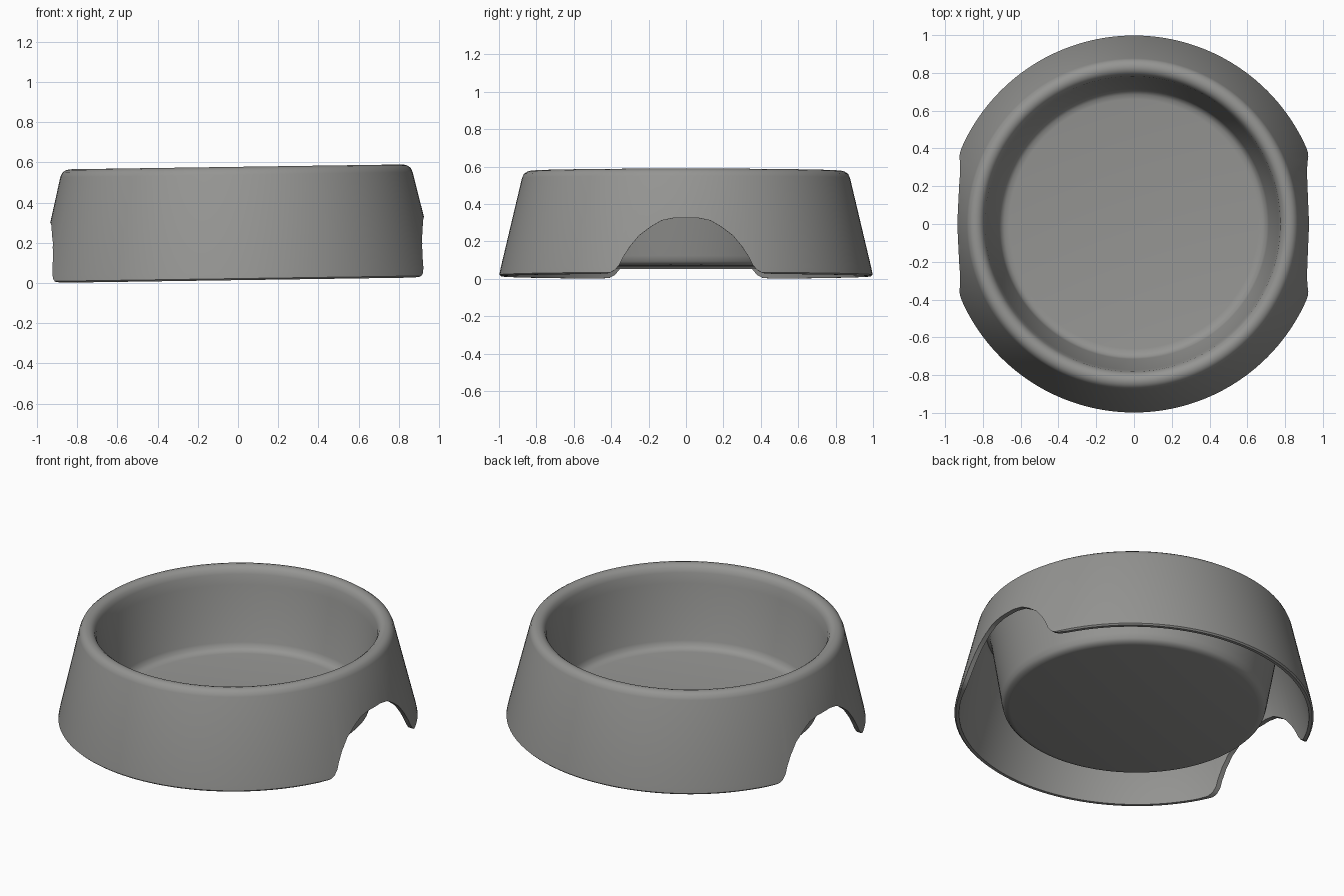
import bpy
import bmesh
import math
from mathutils import Matrix

TILT = -0.0145   # slight lean: the left side sits higher
LIFT = 0.014

cube = bpy.data.objects.get("Cube")
if cube:
    bpy.data.objects.remove(cube, do_unlink=True)

# Single plain colour
grey = bpy.data.materials.new("warm_grey_plastic")
grey.use_nodes = True
colour = (0.3, 0.3, 0.29, 1)
grey.diffuse_color = colour
grey.node_tree.nodes["Principled BSDF"].inputs["Base Color"].default_value = colour


def make_object(name, bm):
    bmesh.ops.recalc_face_normals(bm, faces=bm.faces)
    mesh = bpy.data.meshes.new(name)
    bm.to_mesh(mesh)
    bm.free()
    mesh.materials.append(grey)
    obj = bpy.data.objects.new(name, mesh)
    bpy.context.collection.objects.link(obj)
    return obj


def lathe(name, profile, steps=128):
    bm = bmesh.new()
    verts = [bm.verts.new((r, 0, z)) for r, z in profile]
    edges = [bm.edges.new(pair) for pair in zip(verts, verts[1:] + verts[:1])
             if pair[0].co.x + pair[1].co.x > 0]
    bmesh.ops.spin(bm, geom=verts + edges, cent=(0, 0, 0), axis=(0, 0, 1),
                   angle=2 * math.pi, steps=steps)
    bmesh.ops.remove_doubles(bm, verts=bm.verts, dist=0.0005)
    return make_object(name, bm)


def arch_cutter(name, side):
    half = [(0.47, -0.1), (0.47, 0), (0.41, 0.004), (0.38, 0.02), (0.355, 0.05),
            (0.335, 0.09), (0.30, 0.145), (0.25, 0.205), (0.19, 0.25),
            (0.13, 0.285), (0.06, 0.299)]
    outline = half + [(-y, z) for y, z in reversed(half)]
    bm = bmesh.new()
    face = bm.faces.new([bm.verts.new((0.815 * side, y, z)) for y, z in outline])
    out = bmesh.ops.extrude_face_region(bm, geom=[face])["geom"]
    moved = [v for v in out if isinstance(v, bmesh.types.BMVert)]
    bmesh.ops.translate(bm, verts=moved, vec=(0.4 * side, 0, 0))
    return make_object(name, bm)


# Bowl: sloping skirt, rounded rim, inner tub and hollow underside
profile = [
    (0.972, 0.0), (0.99, 0.0), (0.998, 0.008), (0.992, 0.04),      # skirt foot
    (0.877, 0.525), (0.867, 0.547), (0.85, 0.559),                 # outer wall
    (0.83, 0.564), (0.81, 0.559), (0.793, 0.546), (0.782, 0.52),   # rim
    (0.772, 0.46), (0.715, 0.135), (0.705, 0.108), (0.685, 0.094),  # tub wall
    (0.66, 0.09), (0, 0.09),                                       # tub floor
    (0, 0.048), (0.69, 0.048), (0.715, 0.054), (0.73, 0.07),       # underside
    (0.738, 0.1), (0.797, 0.46), (0.81, 0.52),                     # tub back
    (0.83, 0.536), (0.85, 0.52), (0.965, 0.035),                   # skirt lining
]
bowl = lathe("pet_bowl", profile)

# Side hand openings
bpy.context.view_layer.objects.active = bowl
for name, side in (("left_opening_cutter", 1), ("right_opening_cutter", -1)):
    cutter = arch_cutter(name, side)
    mod = bowl.modifiers.new(name, "BOOLEAN")
    mod.operation = "DIFFERENCE"
    mod.solver = "EXACT"
    mod.object = cutter
    bpy.ops.object.modifier_apply(modifier=mod.name)
    bpy.data.objects.remove(cutter, do_unlink=True)

bowl.data.transform(Matrix.Translation((0, 0, LIFT)) @ Matrix.Rotation(TILT, 4, "Y"))

# Smooth shading with crisp cut edges
bpy.ops.object.select_all(action="DESELECT")
bowl.select_set(True)
bpy.ops.object.shade_smooth_by_angle(angle=math.radians(40))
